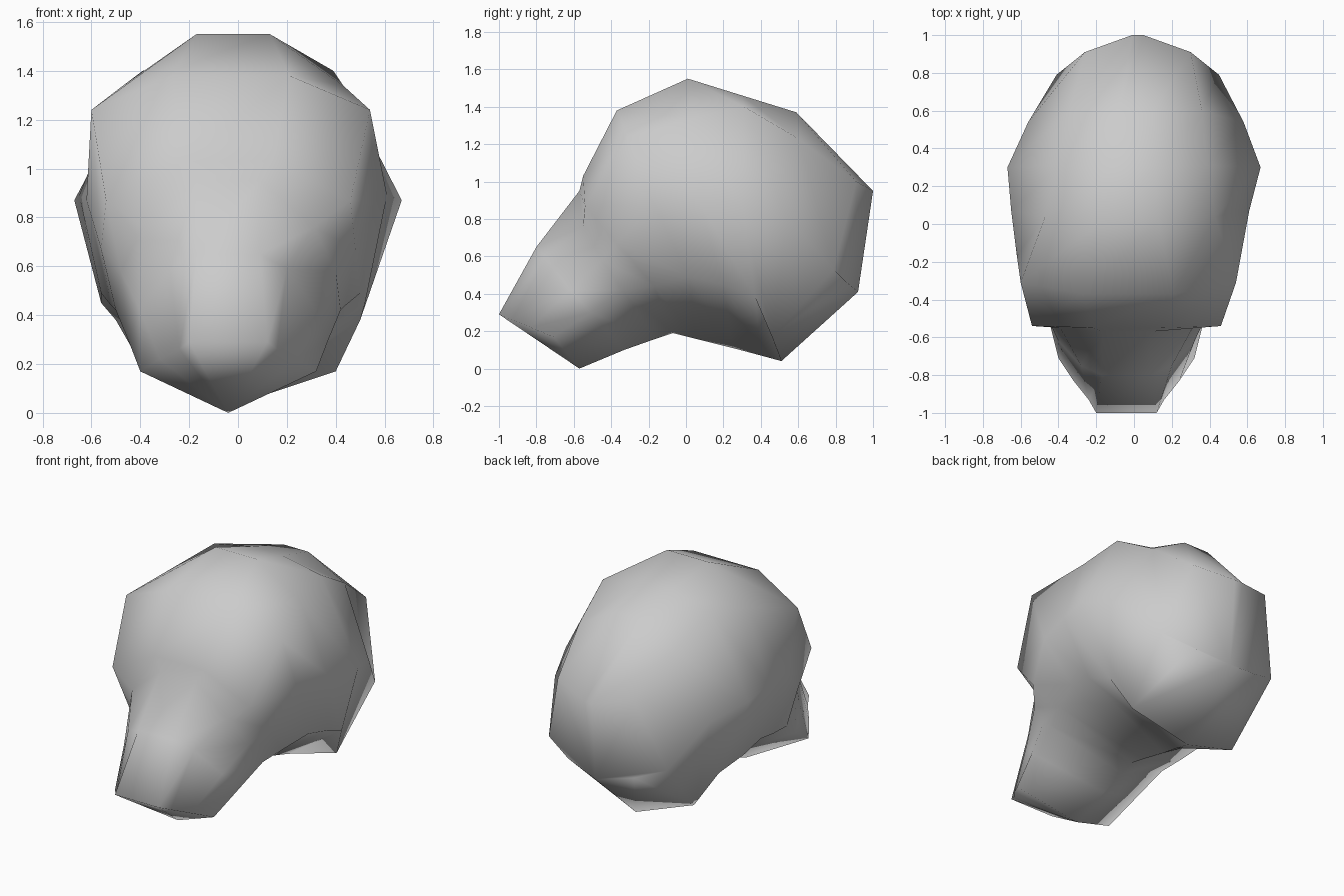
import bpy, bmesh

# One plain bone-grey material
grey = bpy.data.materials.new("bone_grey")
grey.diffuse_color = (0.6, 0.6, 0.6, 1)

# Cross-sections from muzzle tip to back of head: x offset, then
# (half width, y, z) from top to low flank, then bottom (y, z)
sections = [
    # muzzle tip
    (-0.04, (0.16, -1.00, 0.29), (0.20, -0.93, 0.26), (0.28, -0.83, 0.22), (0.36, -0.71, 0.17), (-0.57, 0.00)),
    # muzzle bridge
    (-0.04, (0.13, -0.80, 0.65), (0.24, -0.75, 0.59), (0.36, -0.62, 0.42), (0.41, -0.51, 0.30), (-0.33, 0.10)),
    # eye hollows
    (-0.04, (0.13, -0.57, 0.95), (0.35, -0.55, 0.76), (0.44, -0.45, 0.58), (0.46, -0.34, 0.42), (-0.16, 0.16)),
    # brow
    (-0.04, (0.18, -0.55, 1.03), (0.50, -0.54, 0.87), (0.52, -0.37, 0.67), (0.48, -0.17, 0.44), (-0.07, 0.19)),
    # forehead
    (-0.03, (0.24, -0.37, 1.38), (0.57, -0.31, 1.24), (0.59, -0.17, 0.87), (0.53, 0.02, 0.49), (0.05, 0.16)),
    # crown
    (-0.02, (0.15, 0.01, 1.55), (0.45, 0.04, 1.34), (0.63, 0.07, 0.89), (0.54, 0.20, 0.45), (0.25, 0.11)),
    # widest part
    (0.00, (0.11, 0.30, 1.46), (0.39, 0.31, 1.40), (0.67, 0.30, 0.87), (0.50, 0.37, 0.38), (0.40, 0.07)),
    # rear crown
    (0.01, (0.09, 0.59, 1.37), (0.35, 0.60, 1.23), (0.57, 0.54, 0.80), (0.39, 0.46, 0.17), (0.51, 0.04)),
    # back end
    (0.02, (0.03, 1.00, 0.95), (0.28, 0.91, 1.00), (0.43, 0.79, 0.53), (0.24, 0.86, 0.46), (0.92, 0.41)),
]

bm = bmesh.new()
rings = []
for cx, *flank, (by, bz) in sections:
    ring = [bm.verts.new((cx + w, y, z)) for w, y, z in flank]
    ring.append(bm.verts.new((cx, by, bz)))
    ring += [bm.verts.new((cx - w, y, z)) for w, y, z in reversed(flank)]
    rings.append(ring)

# Skin neighbouring sections
for a, b in zip(rings, rings[1:]):
    for i in range(len(a)):
        j = (i + 1) % len(a)
        bm.faces.new((a[i], a[j], b[j], b[i]))

# Close both ends with a fan from the bottom point
for ring in (rings[0], rings[-1]):
    n = len(ring)
    for i in range(n):
        j = (i + 1) % n
        if 4 not in (i, j):
            bm.faces.new((ring[4], ring[i], ring[j]))

bmesh.ops.recalc_face_normals(bm, faces=bm.faces)
for f in bm.faces:
    f.smooth = True

mesh = bpy.data.meshes.new("skull")
bm.to_mesh(mesh)
bm.free()
mesh.materials.append(grey)
skull = bpy.data.objects.new("skull", mesh)
bpy.context.collection.objects.link(skull)
